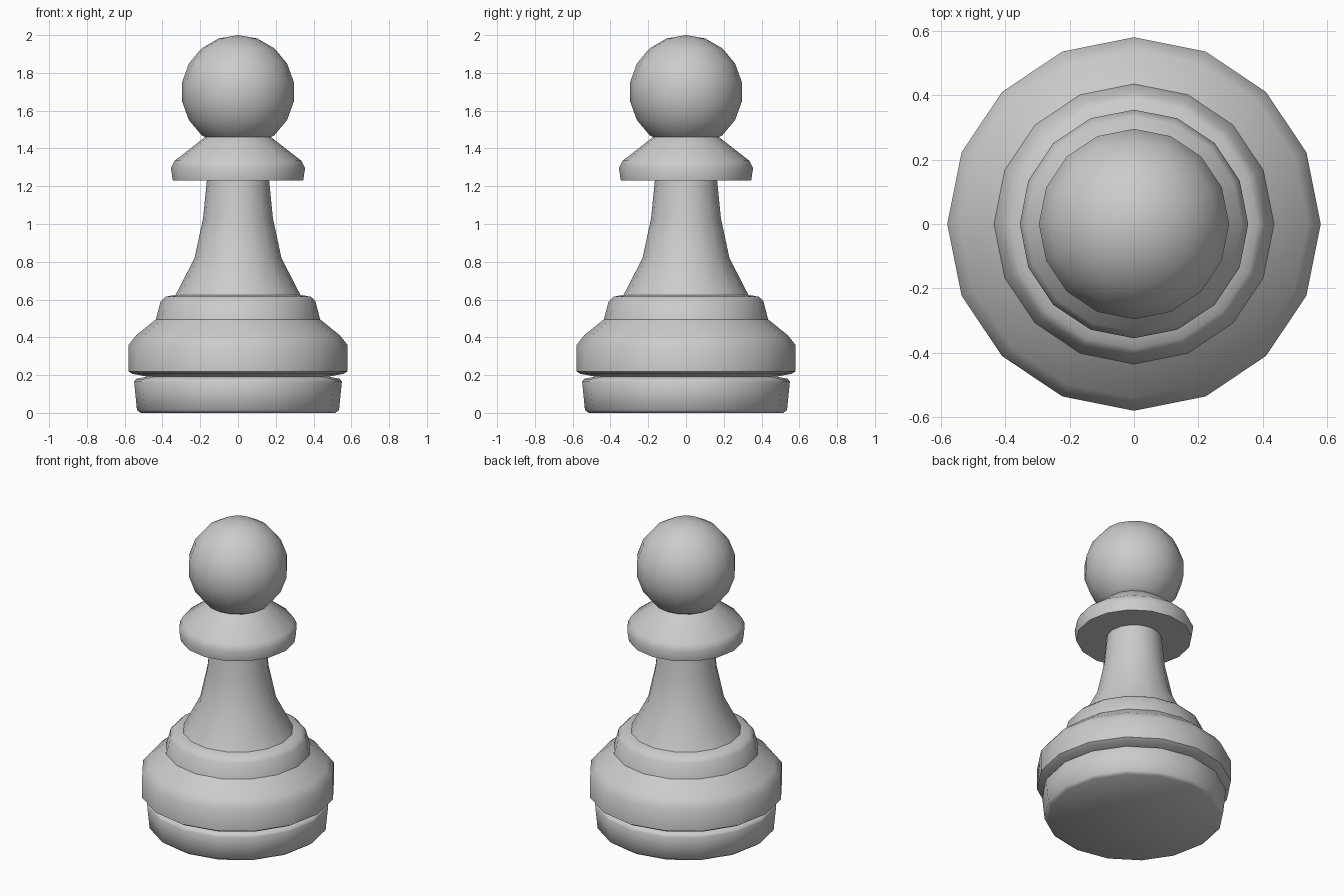
import bpy, bmesh
from math import sin, cos, pi, radians

if "Cube" in bpy.data.objects:
    bpy.data.objects.remove(bpy.data.objects["Cube"])

SIDES = 16


def lathe(name, profile, angle=50):
    """Spin an (r, z) profile, listed bottom to top, round the z axis."""
    bm = bmesh.new()
    rings = []
    for r, z in profile:
        if r < 1e-5:
            rings.append([bm.verts.new((0, 0, z))])
        else:
            rings.append([bm.verts.new((r * cos(2 * pi * i / SIDES), r * sin(2 * pi * i / SIDES), z))
                          for i in range(SIDES)])
    for a, b in zip(rings, rings[1:]):
        for i in range(SIDES):
            j = (i + 1) % SIDES
            quad = [a[i % len(a)], a[j % len(a)], b[j % len(b)], b[i % len(b)]]
            bm.faces.new(list(dict.fromkeys(quad)))
    mesh = bpy.data.meshes.new(name)
    bm.to_mesh(mesh)
    bm.free()
    ob = bpy.data.objects.new(name, mesh)
    bpy.context.collection.objects.link(ob)
    bpy.ops.object.select_all(action='DESELECT')
    ob.select_set(True)
    bpy.context.view_layer.objects.active = ob
    bpy.ops.object.shade_smooth_by_angle(angle=radians(angle))
    return ob


# Foot disc, up to the groove
lathe("foot", [(0, 0), (0.515, 0), (0.535, 0.015), (0.55, 0.165), (0.54, 0.18), (0.48, 0.192)])

# Wide bulging ring above the groove
lathe("base_ring", [(0.48, 0.192), (0.56, 0.207), (0.58, 0.22), (0.58, 0.36),
                    (0.54, 0.41), (0.435, 0.495)])

# Step that carries the stem
lathe("step", [(0.435, 0.495), (0.41, 0.59), (0.385, 0.615), (0.33, 0.625)])

# Tapered stem
lathe("stem", [(0.33, 0.625), (0.23, 0.82), (0.185, 1.03), (0.165, 1.23)])

# Collar with a flat underside
lathe("collar", [(0.165, 1.23), (0.345, 1.23), (0.355, 1.295), (0.335, 1.335), (0.175, 1.46)])

# Ball head, cut off where it meets the collar
ball = [(0.3 * sin(k * pi / 9), 1.7 - 0.3 * cos(k * pi / 9)) for k in range(2, 10)]
lathe("head", [(0.175, 1.46)] + ball)
